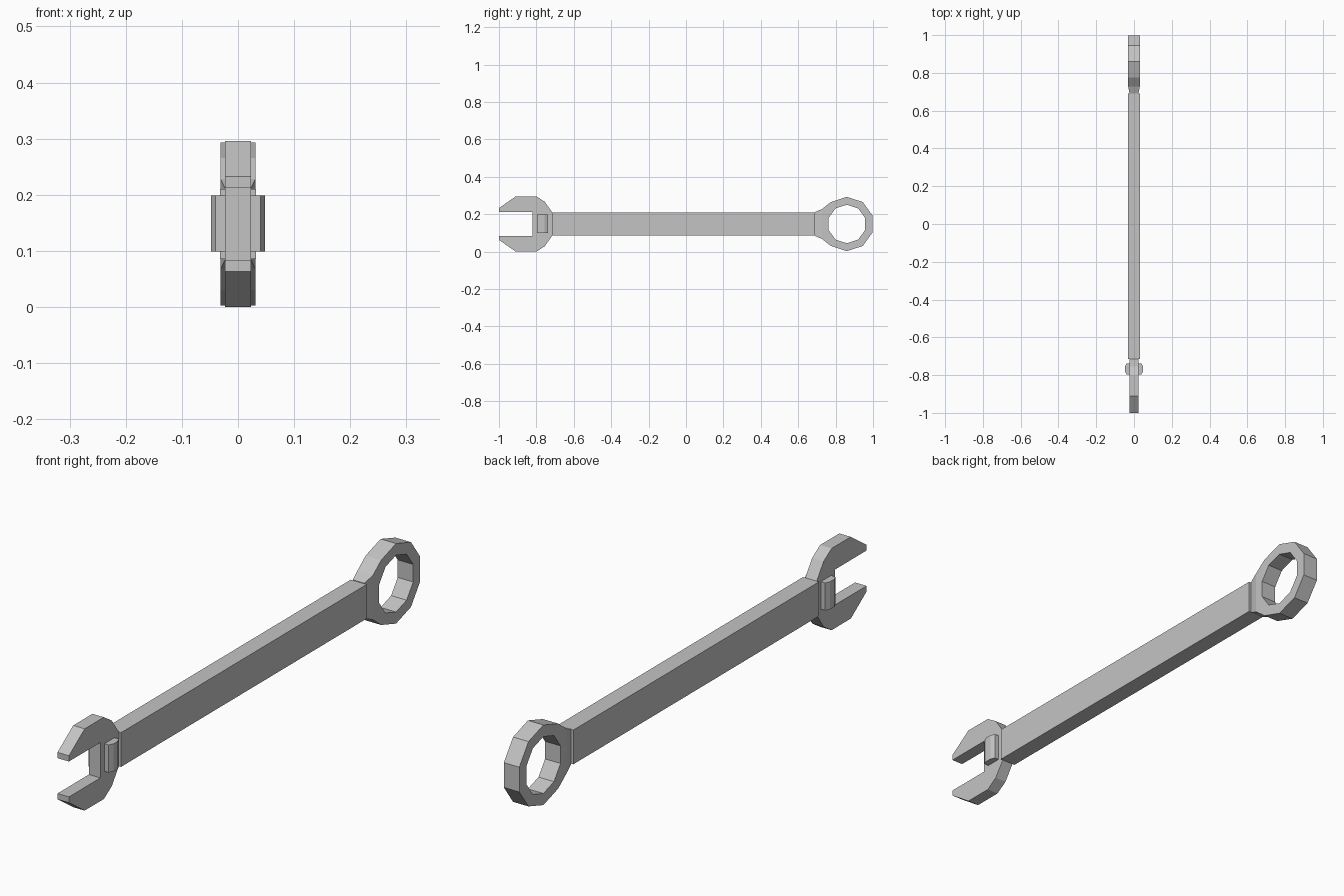
import bpy, bmesh, math

cube = bpy.data.objects.get("Cube")
if cube:
    bpy.data.objects.remove(cube)

MID_Z = 0.148

steel = bpy.data.materials.new("grey steel")
steel.use_nodes = True
colour = (0.55, 0.55, 0.55, 1)
steel.diffuse_color = colour
steel.node_tree.nodes["Principled BSDF"].inputs["Base Color"].default_value = colour


def finish(name, bm):
    bmesh.ops.recalc_face_normals(bm, faces=bm.faces)
    mesh = bpy.data.meshes.new(name)
    bm.to_mesh(mesh)
    bm.free()
    mesh.materials.append(steel)
    obj = bpy.data.objects.new(name, mesh)
    bpy.context.collection.objects.link(obj)
    return obj


def prism(name, outline, axis, depth):
    """Extrude a closed outline of 3D points along one axis."""
    bm = bmesh.new()
    face = bm.faces.new([bm.verts.new(p) for p in outline])
    top = bmesh.ops.extrude_face_region(bm, geom=[face])["geom"]
    vec = [depth if i == axis else 0 for i in range(3)]
    bmesh.ops.translate(bm, vec=vec, verts=[v for v in top if isinstance(v, bmesh.types.BMVert)])
    return finish(name, bm)


# Flat bar handle
HANDLE_X, Y0, Y1, HALF_H = 0.032, -0.715, 0.69, 0.062
prism("handle", [(-HANDLE_X, y, MID_Z + z) for y, z in
                 ((Y0, -HALF_H), (Y1, -HALF_H), (Y1, HALF_H), (Y0, HALF_H))],
      0, 2 * HANDLE_X)

# Open jaw: upper half profile mirrored about the centre line
JAW_X = 0.023
half = [(-0.82, 0.064), (-1.0, 0.064), (-1.0, 0.085), (-0.91, 0.148),
        (-0.80, 0.148), (-0.755, 0.119), (-0.715, 0.062)]
profile = half + [(y, -z) for y, z in reversed(half)]
prism("open_jaw", [(-JAW_X, y, MID_Z + z) for y, z in profile], 0, 2 * JAW_X)

# Adjusting roller crossing the jaw
quarter = [(0.040, 0.029), (0.048, 0.012)]
right = quarter + [(x, -y) for x, y in reversed(quarter)]
section = right + [(-x, -y) for x, y in right]
prism("adjusting_roller", [(x, y - 0.768, 0.099) for x, y in section], 2, 0.1)

# Ten-sided ring with a tapered neck drawn out of its inner end
RING_X, RING_Y, SIDES = 0.031, 0.86, 10
bm = bmesh.new()
loops = []
for x, radius in ((-RING_X, 0.145), (RING_X, 0.145), (RING_X, 0.103), (-RING_X, 0.103)):
    loop = []
    for i in range(SIDES):
        a = math.radians(18 + 36 * i)
        y, z = RING_Y + radius * math.cos(a), radius * math.sin(a)
        if radius > 0.12 and i in (4, 5):
            y, z = 0.727, math.copysign(0.08, z)
        loop.append(bm.verts.new((x, y, MID_Z + z)))
    loops.append(loop)
for k in range(4):
    a, b = loops[k], loops[(k + 1) % 4]
    for i in range(SIDES):
        j = (i + 1) % SIDES
        face = bm.faces.new((a[i], a[j], b[j], b[i]))
        if k == 0 and i == 4:
            neck_face = face
neck = bmesh.ops.extrude_discrete_faces(bm, faces=[neck_face])["faces"][0]
for v in neck.verts:
    v.co = (math.copysign(JAW_X, v.co.x), Y1, MID_Z + math.copysign(0.064, v.co.z - MID_Z))
finish("ring_end", bm)
